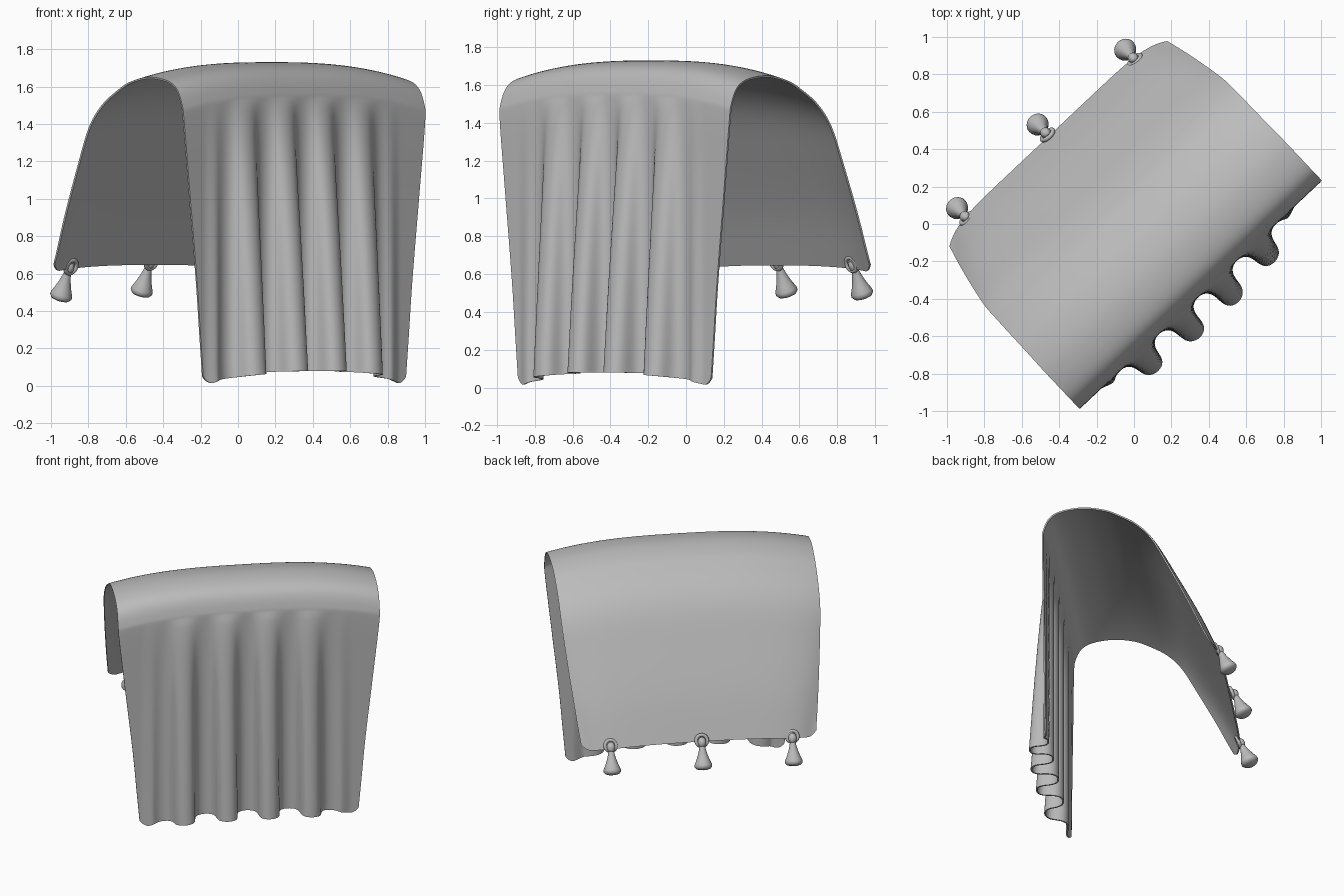
import bpy
import bmesh
import math
from mathutils import Vector

if "Cube" in bpy.data.objects:
    bpy.data.objects.remove(bpy.data.objects["Cube"], do_unlink=True)

grey = bpy.data.materials.new("cloth_grey")
grey.use_nodes = True
grey.diffuse_color = (0.5, 0.5, 0.5, 1)
grey.node_tree.nodes["Principled BSDF"].inputs["Base Color"].default_value = (0.5, 0.5, 0.5, 1)

# The cloth stands diagonally: u runs along it, v points out of its front
TURN = math.radians(43.3)
C, S = math.cos(TURN), math.sin(TURN)


def place(u, v, z):
    return Vector((C * u + S * v, S * u - C * v, z))


def clamp(x):
    return max(0.0, min(1.0, x))


def smooth(x):
    x = clamp(x)
    return x * x * (3 - 2 * x)


def activate(obj):
    bpy.ops.object.select_all(action='DESELECT')
    obj.select_set(True)
    bpy.context.view_layer.objects.active = obj


def skin(name, rows, closed=False):
    """Join rows of points into one surface."""
    bm = bmesh.new()
    grid = [[bm.verts.new(p) for p in row] for row in rows]
    n = len(rows[0])
    for a, b in zip(grid, grid[1:]):
        for i in range(n if closed else n - 1):
            k = (i + 1) % n
            bm.faces.new((a[i], a[k], b[k], b[i]))
    if closed:
        bmesh.ops.remove_doubles(bm, verts=bm.verts, dist=0.0001)
        bmesh.ops.recalc_face_normals(bm, faces=bm.faces)
    mesh = bpy.data.meshes.new(name)
    bm.to_mesh(mesh)
    bm.free()
    mesh.materials.append(grey)
    obj = bpy.data.objects.new(name, mesh)
    bpy.context.collection.objects.link(obj)
    activate(obj)
    return obj


def spline(points, steps):
    """Catmull-Rom curve through the points."""
    pts = [Vector(p) for p in points]
    pts = [2 * pts[0] - pts[1]] + pts + [2 * pts[-1] - pts[-2]]
    out = []
    for a, b, c, d in zip(pts, pts[1:], pts[2:], pts[3:]):
        for i in range(steps):
            t = i / steps
            out.append(0.5 * (2 * b + (c - a) * t + (2 * a - 5 * b + 4 * c - d) * t ** 2
                              + (3 * b - a - 3 * c + d) * t ** 3))
    return out + [pts[-2]]


# Draped cloth: end profile from front hem over the crown to back hem (v, z, half width)
PROFILE = [(.52, 0, .745), (.52, .5, .785), (.52, 1.0, .84), (.52, 1.4, .884),
           (.51, 1.5, .89), (.465, 1.59, .89), (.38, 1.635, .89), (.24, 1.65, .89),
           (.1, 1.625, .887), (0, 1.58, .886), (-.125, 1.5, .884), (-.23, 1.38, .88),
           (-.345, 1.16, .86), (-.48, .88, .83), (-.59, .61, .80)]
COLUMNS = 160
PLEAT = 0.286


def cloth_point(v, z, half, s):
    a = abs(s)
    u = half * s
    corner = clamp((a - 0.92) / 0.08) ** 2
    crown = 0.08 * (1 - a ** 2.7)
    if v > 0.4:
        # Four pleats deepen from the shoulder down to the front hem
        depth = clamp((1.46 - z) / 1.46) ** 0.65
        window = smooth((0.72 - abs(u + 0.02)) / 0.2)
        swell = depth * window * (1 - 0.45 * abs(u))
        phase = 2 * math.pi * (u + 0.02) / PLEAT
        v += swell * (0.088 - 0.088 * math.cos(phase))
        u += swell * 0.02 * math.sin(2 * phase)
        z += crown + 0.05 * corner * clamp((0.3 - z) / 0.3)
    else:
        # The back hangs smooth and bellies outward
        drop = clamp((1.62 - z) / 1.0) if v < 0.1 else 0
        v -= 0.065 * drop ** 0.8 * (1 - a ** 8)
        z += crown * (1 - 0.5 * drop) + 0.04 * corner * drop ** 6
    return place(u, v, z)


rows = [[cloth_point(*p, 2 * i / COLUMNS - 1) for i in range(COLUMNS + 1)]
        for p in spline(PROFILE, 6)]
cloth = skin("draped_cloth", rows)
thick = cloth.modifiers.new("thickness", 'SOLIDIFY')
thick.thickness = 0.01
thick.offset = -1
bpy.ops.object.modifier_apply(modifier=thick.name)
bpy.ops.object.shade_smooth_by_angle(angle=math.radians(50))


# Tassels: eyelet ring, knot and flared body along the back hem
def lathe(name, profile, origin, axis, sides=24):
    turn = axis.to_track_quat('Z', 'Y')
    angles = [2 * math.pi * i / sides for i in range(sides)]
    skin(name, [[origin + turn @ Vector((r * math.cos(t), r * math.sin(t), h))
                 for t in angles] for r, h in profile], closed=True)
    bpy.ops.object.shade_smooth_by_angle(angle=math.radians(60))


def arc(radius, height, centre, count, sweep):
    return [(centre + radius * math.sin(sweep * i / count),
             -height * math.cos(sweep * i / count)) for i in range(count + 1)]


BODY = [(0, 0), (.018, .004), (.023, .03), (.031, .06), (.045, .1),
        (.058, .13), (.06, .146), (.048, .161), (.025, .168), (0, .17)]
outward = place(0, -0.93, 0.37)
hang = place(0, -0.38, -0.92)

for label, u, v, z in (("right", -.63, -.63, .635), ("middle", -.01, -.66, .66),
                       ("left", .605, -.63, .65)):
    anchor = place(u, v, z)
    knot = anchor + 0.016 * outward + 0.012 * hang
    lathe("eyelet_ring_" + label, arc(.012, .012, .038, 12, 2 * math.pi),
          anchor + 0.004 * outward, outward)
    lathe("tassel_knot_" + label, arc(.028, .036, 0, 12, math.pi), knot, hang)
    lathe("tassel_body_" + label, BODY, knot + 0.018 * hang, hang)
